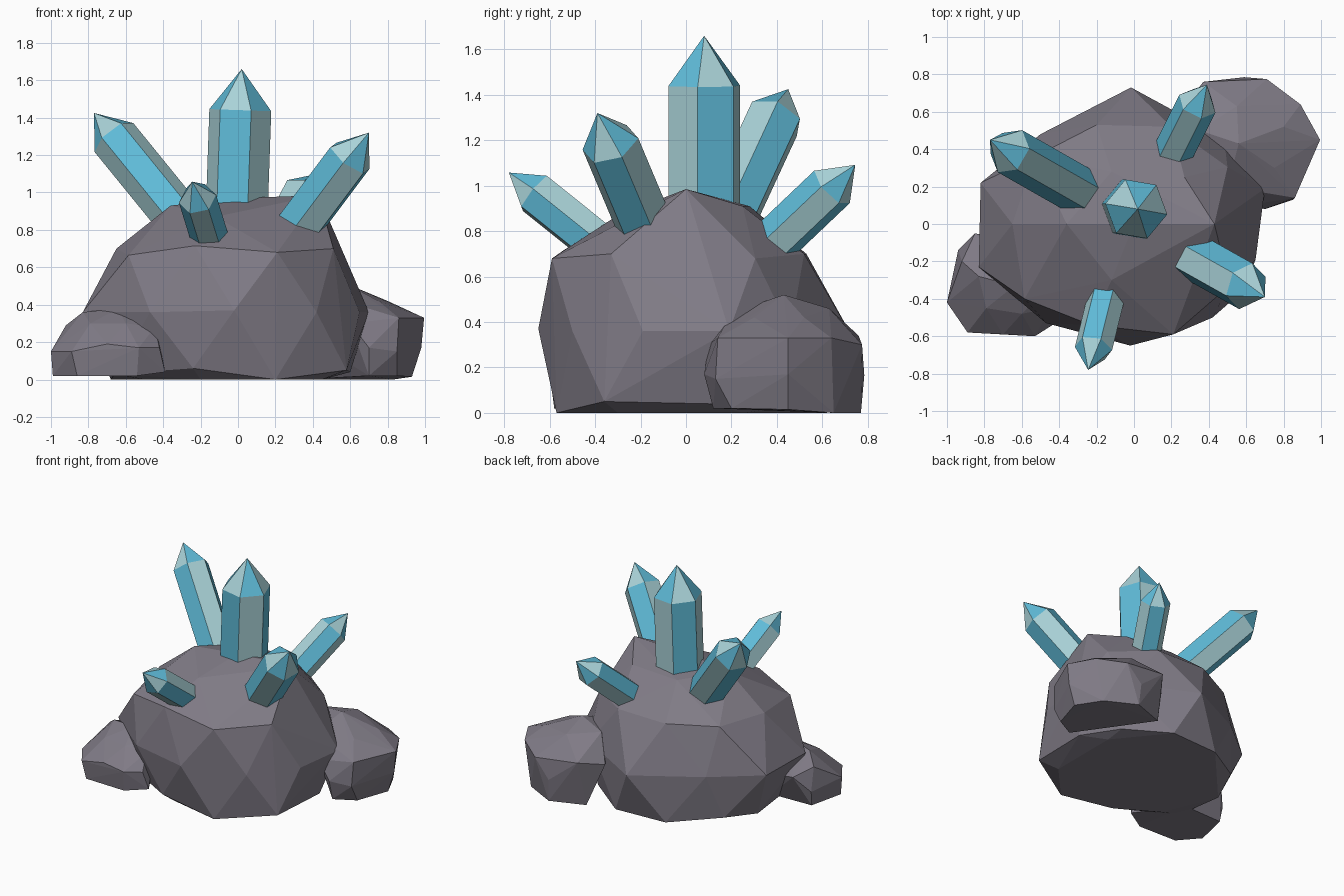
import bpy, bmesh, math
from mathutils import Vector

if "Cube" in bpy.data.objects:
    bpy.data.objects.remove(bpy.data.objects["Cube"])


def material(name, rgb):
    m = bpy.data.materials.new(name)
    m.diffuse_color = (*rgb, 1)
    m.use_nodes = True
    m.node_tree.nodes["Principled BSDF"].inputs["Base Color"].default_value = m.diffuse_color
    return m


STONE = material("grey_stone", (0.215, 0.198, 0.238))
BLUE = material("blue_crystal", (0.115, 0.50, 0.69))
PALE = material("pale_crystal", (0.40, 0.65, 0.69))


def finish(name, bm, mats):
    bmesh.ops.recalc_face_normals(bm, faces=bm.faces[:])
    mesh = bpy.data.meshes.new(name)
    bm.to_mesh(mesh)
    bm.free()
    for m in mats:
        mesh.materials.append(m)
    obj = bpy.data.objects.new(name, mesh)
    bpy.context.collection.objects.link(obj)
    return obj


def rock(name, points):
    """Faceted boulder: convex hull around a few corner points."""
    bm = bmesh.new()
    for p in points:
        bm.verts.new(p)
    res = bmesh.ops.convex_hull(bm, input=bm.verts[:])
    loose = {v for v in res["geom_interior"] if isinstance(v, bmesh.types.BMVert)}
    loose |= {v for v in bm.verts if not v.link_faces}
    bmesh.ops.delete(bm, geom=list(loose), context='VERTS')
    finish(name, bm, [STONE])


def crystal(name, tip, axis, corner, r, cap, body):
    """Six-sided prism with a pointed cap; the two colours alternate."""
    tip, d = Vector(tip), Vector(axis).normalized()
    u = Vector(corner)
    u = (u - d * u.dot(d)).normalized()
    v = d.cross(u)
    bm = bmesh.new()

    def ring(dist):
        c = tip - d * dist
        return [bm.verts.new(c + r * (u * math.cos(k * math.pi / 3) + v * math.sin(k * math.pi / 3)))
                for k in range(6)]

    top, bottom, point = ring(cap), ring(cap + body), bm.verts.new(tip)
    for k in range(6):
        n = (k + 1) % 6
        bm.faces.new((bottom[k], bottom[n], top[n], top[k])).material_index = k % 2
        bm.faces.new((top[k], top[n], point)).material_index = 1 - k % 2
    bm.faces.new(bottom[::-1])
    finish(name, bm, [BLUE, PALE])


# Main boulder: top, upper ring, shoulder ring, widest ring, foot ring
rock("main_boulder", [
    (0, 0, .97), (.43, 0, .985), (.3, -.22, .87), (-.12, -.3, .87), (-.36, 0, .93),
    (-.12, .28, .91), (.27, .25, .91),
    (.51, -.33, .70), (.21, -.59, .68), (-.23, -.54, .715), (-.585, -.40, .665),
    (-.65, 0, .70), (-.53, .36, .70), (-.2, .53, .70), (.2, .52, .70), (.5, .305, .68),
    (.70, .19, .36), (.48, .46, .36), (-.016, .73, .34), (-.50, .48, .36), (-.82, .22, .36),
    (-.83, -.23, .36), (-.47, -.53, .36), (-.02, -.65, .37), (.42, -.5, .36), (.65, -.19, .36),
    (.2, -.57, 0), (.58, -.36, .05), (.6, .11, .04), (.45, .4, .02), (.15, .62, 0),
    (-.25, .6, 0), (-.58, .38, .04), (-.68, .12, 0), (-.66, -.28, .03), (-.24, -.55, .06),
    (.45, -.3, 0), (.45, .25, 0), (-.5, -.3, 0), (-.2, -.48, 0),
])

# Side boulder, back right
rock("back_side_boulder", [
    (.56, .43, .52), (.5, .2, .44), (.75, .3, .42), (.8, .52, .42), (.55, .63, .46), (.35, .5, .48),
    (.86, .14, .33), (.995, .45, .33), (.89, .64, .33), (.71, .775, .3), (.37, .76, .34),
    (.25, .6, .3), (.6, .1, .3),
    (.98, .45, .17), (.85, .13, .15), (.70, .08, .17), (.59, .785, .165),
    (.93, .45, .015), (.7, .12, .02), (.83, .65, 0), (.6, .77, 0), (.35, .68, 0), (.85, .2, .02),
])

# Side boulder, front left
rock("front_side_boulder", [
    (-.64, -.33, .38), (-.83, -.28, .36), (-.45, -.33, .36), (-.79, -.45, .3), (-.6, -.48, .3),
    (-.445, -.45, .28), (-.92, -.2, .29), (-.85, -.05, .25), (-1, -.42, .15), (-.94, -.14, .13),
    (-.89, -.58, .15), (-.7, -.59, .19), (-.53, -.6, .17), (-.42, -.53, .17),
    (-.99, -.42, .02), (-.86, -.57, .02), (-.54, -.58, .02), (-.39, -.5, .04),
    (-.93, -.16, .02), (-.6, -.1, .2), (-.6, -.15, .02),
])

# Crystals fanning out of the boulder
crystal("centre_crystal", (.02, .08, 1.66), (.035, 0, 1), (.985, -.17, 0), .168, .22, .72)
crystal("right_crystal", (.70, -.39, 1.32), (.57, -.32, .76), (-.11, -.053, .06), .13, .18, .62)
crystal("left_crystal", (-.77, .45, 1.425), (-.594, .338, .73), (.1, .014, .075), .13, .18, .75)
crystal("front_crystal", (-.245, -.78, 1.058), (-.19, -.766, .613), (.394, .51, .763), .102, .15, .6)
crystal("back_crystal", (.39, .745, 1.092), (.34, .68, .646), (.233, -.64, .73), .108, .15, .6)
